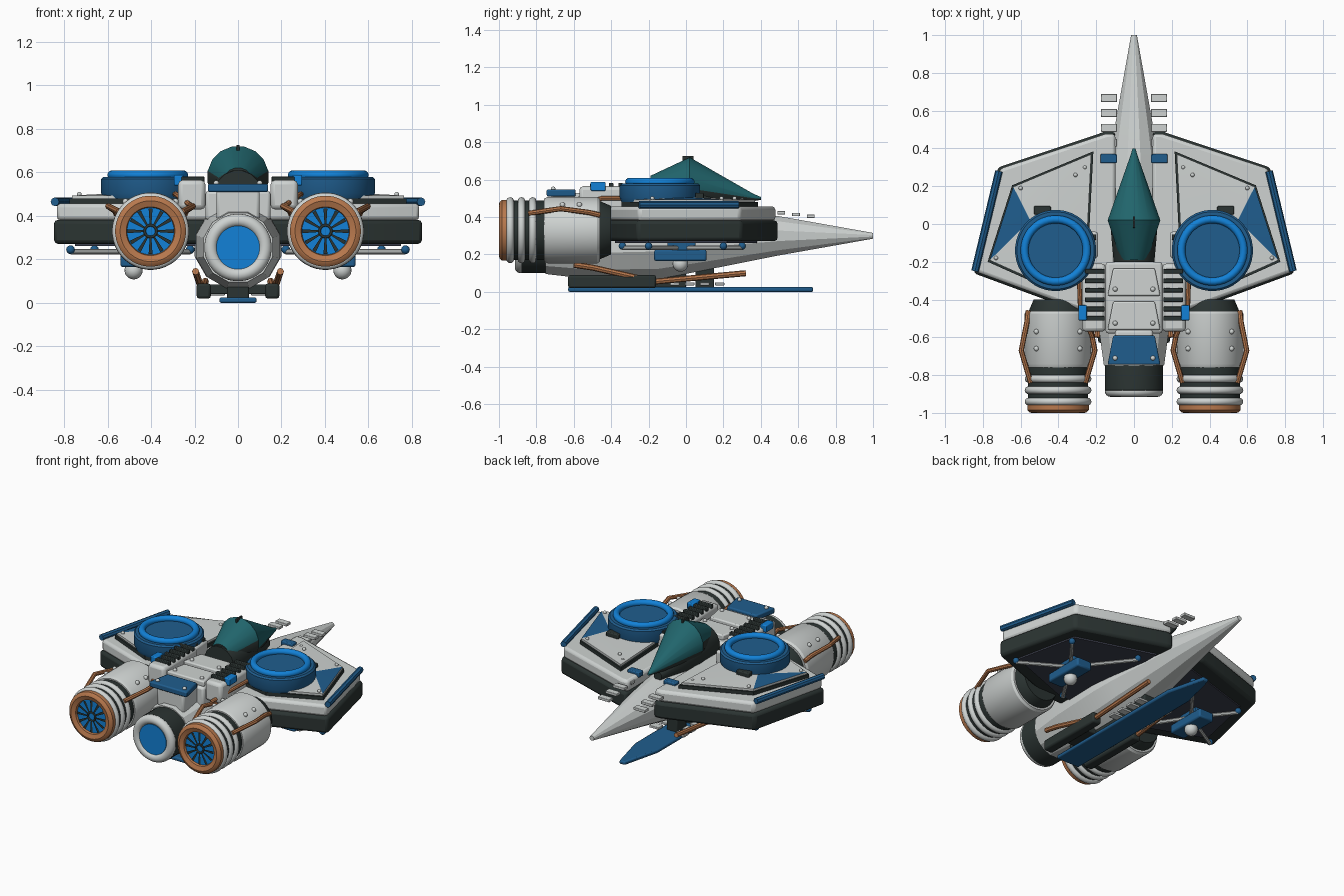
import bpy, bmesh
from math import sin, cos, pi, radians
from mathutils import Vector

if "Cube" in bpy.data.objects:
    bpy.data.objects.remove(bpy.data.objects["Cube"])


def material(name, r, g, b):
    m = bpy.data.materials.new(name)
    m.use_nodes = True
    m.diffuse_color = (r, g, b, 1)
    node = m.node_tree.nodes["Principled BSDF"]
    node.inputs["Base Color"].default_value = (r, g, b, 1)
    node.inputs["Roughness"].default_value = 0.6
    return m


WHITE = material("light grey", .62, .65, .64)
DARK = material("charcoal", .024, .034, .032)
BLUE = material("deep blue", .014, .11, .27)
BRIGHT = material("bright blue", .006, .22, .68)
COPPER = material("copper", .48, .19, .075)
TEAL = material("teal glass", .015, .13, .15)
SLATE = material("slate", .045, .05, .075)


def finish(name, bm, mats, mirror=False, bevel=0):
    """Turn a bmesh into a shaded object, optionally bevelled and mirrored in x."""
    bmesh.ops.recalc_face_normals(bm, faces=bm.faces[:])
    me = bpy.data.meshes.new(name)
    bm.to_mesh(me)
    bm.free()
    for m in mats if isinstance(mats, list) else [mats]:
        me.materials.append(m)
    me.shade_smooth()
    me.set_sharp_from_angle(angle=radians(28))
    ob = bpy.data.objects.new(name, me)
    bpy.context.collection.objects.link(ob)
    if bevel:
        b = ob.modifiers.new("bevel", "BEVEL")
        b.width, b.segments, b.limit_method = bevel, 2, "ANGLE"
    if mirror:
        ob.modifiers.new("mirror", "MIRROR").use_clip = False
    return ob


def prism(name, poly, z0, z1, mat, mirror=False, bevel=0):
    bm = bmesh.new()
    f = bm.faces.new([bm.verts.new((x, y, z0)) for x, y in poly])
    ext = bmesh.ops.extrude_face_region(bm, geom=[f])["geom"]
    bmesh.ops.translate(bm, vec=(0, 0, z1 - z0), verts=[v for v in ext if isinstance(v, bmesh.types.BMVert)])
    return finish(name, bm, mat, mirror, bevel)


def box(name, x, y, z, mat, mirror=False, bevel=.006):
    poly = [(x[0], y[0]), (x[1], y[0]), (x[1], y[1]), (x[0], y[1])]
    return prism(name, poly, z[0], z[1], mat, mirror, bevel)


def revolve(name, rings, centre, mat, axis="y", segs=32, mirror=False, loop=False, rule=None):
    """Skin circles given as (position on axis, radius, optional height shift)."""
    bm = bmesh.new()
    loops = []
    for a, r, *h in rings:
        ring = []
        for i in range(segs):
            t = 2 * pi * (i + .5) / segs
            p = (r * cos(t), a, r * sin(t) + (h[0] if h else 0)) if axis == "y" else (r * cos(t), r * sin(t), a)
            ring.append(bm.verts.new(Vector(p) + Vector(centre)))
        loops.append(ring)
    pairs = list(zip(loops, loops[1:])) + ([(loops[-1], loops[0])] if loop else [])
    for a, b in pairs:
        for i in range(segs):
            j = (i + 1) % segs
            bm.faces.new((a[i], a[j], b[j], b[i]))
    if not loop:
        bm.faces.new(loops[0])
        bm.faces.new(loops[-1])
    if rule:
        bm.normal_update()
        for f in bm.faces:
            f.material_index = rule(f)
    return finish(name, bm, mat, mirror)


def torus(name, centre, major, minor, mat, axis="y", mirror=False):
    rings = [(minor * sin(k * pi / 8), major + minor * cos(k * pi / 8)) for k in range(16)]
    return revolve(name, rings, centre, mat, axis, 40, mirror, loop=True)


def tube(name, pts, radius, mat, mirror=True):
    cu = bpy.data.curves.new(name, "CURVE")
    cu.dimensions, cu.bevel_depth, cu.bevel_resolution, cu.use_fill_caps = "3D", radius, 2, True
    sp = cu.splines.new("POLY")
    sp.points.add(len(pts) - 1)
    for p, q in zip(sp.points, pts):
        p.co = (*q, 1)
    tmp = bpy.data.objects.new(name, cu)
    bm = bmesh.new()
    bm.from_mesh(bpy.data.meshes.new_from_object(tmp))
    bpy.data.objects.remove(tmp)
    for f in bm.faces:
        f.material_index = 0
    return finish(name, bm, mat, mirror)


def balls(name, points, radius, mat):
    bm = bmesh.new()
    for p in points:
        new = bmesh.ops.create_uvsphere(bm, u_segments=16, v_segments=10, radius=radius)["verts"]
        bmesh.ops.translate(bm, vec=p, verts=new)
    return finish(name, bm, mat, True)


# Hull and central exhaust
revolve("hull", [(1, .016, .3), (.5, .108, .3), (0, .19, .28), (-.15, .208, .27), (-.5, .2, .26), (-.75, .165, .255)],
        (0, 0, 0), WHITE, segs=12)
revolve("central_exhaust", [(-.7, .15), (-.74, .155), (-.88, .155), (-.9, .11)], (0, 0, .255), DARK)
torus("central_exhaust_ring", (0, -.885, .255), .125, .03, WHITE)
revolve("central_exhaust_glow", [(-.89, .1), (-.905, .1)], (0, 0, .255), BRIGHT)

# Wings: dark lower slab, light upper slab, gasket and fan-shaped top panel
wing = [(.1, .49), (.15, .49), (.72, .3), (.85, -.26), (.28, -.47), (.1, -.47)]
prism("wing_lower", wing, .272, .382, DARK, True, .018)
prism("wing_upper", [(x * .985, y * .975) for x, y in wing], .38, .457, WHITE, True, .018)
prism("wing_underside", [(.14, .38), (.66, .22), (.75, -.2), (.27, -.38), (.14, -.38)], .262, .28, SLATE, True)
panel = [(.215, .385), (.645, .205), (.775, -.2), (.45, -.345), (.25, -.3)]
prism("wing_gasket", panel, .45, .48, DARK, True)
bm = bmesh.new()
rim = [bm.verts.new((.5 + (x - .5) * .96, y * .96, .494)) for x, y in panel]
base = [bm.verts.new((v.co.x, v.co.y, .478)) for v in rim]
apex = bm.verts.new((.55, .02, .505))
for i in range(len(rim)):
    j = (i + 1) % len(rim)
    bm.faces.new((rim[i], rim[j], apex)).material_index = int(i == 1)
    bm.faces.new((base[i], base[j], rim[j], rim[i]))
bm.faces.new(base)
finish("wing_top_panel", bm, [WHITE, BLUE], True)
tube("wing_edge_strip", [(.715, .28, .465), (.842, -.25, .465)], .02, BLUE)
balls("wing_bolts", [(.31, .26, .5), (.6, .19, .5), (.73, -.18, .5), (.26, .3, .49)], .011, WHITE)
box("wing_vent", (.44, .53), (.05, .095), (.48, .53), DARK, True)

# Round lift pods on the wings
revolve("lift_pod", [(.48, .205), (.505, .215), (.57, .215), (.58, .205)], (.415, -.14, 0), BLUE, "z", 40, True)
torus("lift_pod_ring", (.415, -.14, .588), .165, .021, BRIGHT, "z", True)
box("lift_pod_bracket", (.19, .245), (-.18, -.04), (.45, .545), WHITE, True, .015)
for y in (-.15, -.07):
    box("bracket_clip", (.2, .26), (y - .015, y + .015), (.54, .56), DARK, True, .003)

# Canopy: teal glass above, dark tub below
revolve("canopy", [(.4, .008, .5), (.36, .02, .505), (.02, .142, .58), (-.19, .072, .55)], (0, 0, 0), [TEAL, DARK],
        segs=16, rule=lambda f: int(f.calc_center_median().z < .575 - .2 * max(0, f.calc_center_median().y) and f.normal.z < .1))
revolve("cockpit_tub", [(.3, .03, .45), (.02, .13, .51), (-.2, .11, .5)], (0, 0, 0), DARK, segs=16)
box("canopy_pin", (-.006, .006), (-.02, .04), (.7, .727), DARK, bevel=.002)

# Spine with stacked cover plates
box("spine", (-.15, .15), (-.58, -.2), (.38, .515), WHITE, bevel=.015)
box("spine_tail", (-.1, .1), (-.72, -.56), (.38, .53), WHITE, bevel=.015)
for name, y0, y1, mat in (("front_cover", -.38, -.235, WHITE), ("rear_cover", -.56, -.41, WHITE),
                          ("tail_cover", -.745, -.59, BLUE)):
    prism(name, [(-.14, y0), (.14, y0), (.11, y1), (-.11, y1)], .51, .548, mat, False, .008)
    balls(name + "_bolts", [(.1, y0 + .035, .55)], .013, WHITE)

# Side rails carrying dark ribs
box("side_rail", (.15, .275), (-.57, -.21), (.43, .565), WHITE, True, .02)
for i in range(6):
    y = -.25 - i * .05
    box("rail_rib", (.155, .26), (y - .012, y + .012), (.555, .582), DARK, True, .004)
box("rail_block", (.25, .295), (-.51, -.43), (.54, .588), BRIGHT, True)
tube("rail_pipe", [(.29, -.3, .5), (.285, -.45, .5), (.22, -.6, .45)], .012, COPPER)

# Tiles along the nose
for i in range(4):
    y = .43 + i * .079
    z = .435 - i * .009
    box("nose_tile", (.09, .175), (y - .021, y + .021), (z - .012, z + .006), WHITE, True, .003)
box("nose_block", (.09, .178), (.322, .37), (.44, .475), BLUE, True)

# Main engines
ENG = (.402, 0, .33)
revolve("engine_core", [(-.4, .13), (-.47, .16), (-.96, .16), (-.97, .12)], ENG, DARK, mirror=True)
revolve("engine_shell", [(-.46, .168), (-.475, .178), (-.74, .178), (-.76, .168)], ENG, WHITE, segs=40, mirror=True)
for y in (-.82, -.88, -.94):
    torus("engine_ring", (ENG[0], y, ENG[2]), .157, .02, WHITE, mirror=True)
revolve("nozzle_band", [(-.955, .12), (-.955, .163), (-.985, .163), (-.997, .15), (-1, .14), (-.99, .112), (-.96, .105)],
        ENG, COPPER, segs=40, mirror=True, loop=True)
revolve("nozzle_glow", [(-.96, .112), (-.975, .112)], ENG, BRIGHT, mirror=True)
bm = bmesh.new()
for k in range(12):
    d = Vector((cos(k * pi / 6), 0, sin(k * pi / 6)))
    side = Vector((-d.z, 0, d.x))
    quad = [Vector(ENG) + d * r + side * w + Vector((0, -.983, 0)) for r, w in
            ((.03, -.004), (.105, -.009), (.105, .009), (.03, .004))]
    bm.faces.new([bm.verts.new(q) for q in quad])
finish("nozzle_blades", bm, DARK, True)
torus("nozzle_hub_ring", (ENG[0], -.98, ENG[2]), .027, .006, DARK, mirror=True)
for s in (-1, 1):
    tube("engine_pipe", [(ENG[0] + s * dx, y, z) for dx, y, z in
                         ((.158, -.46, .41), (.165, -.52, .425), (.195, -.67, .445), (.145, -.84, .42))], .014, COPPER)
    balls("engine_bolts", [(ENG[0] + s * .115, y, .466) for y in (-.57, -.66)], .014, WHITE)

# Sensor units and struts under the wings
box("sensor_box", (.43, .54), (-.17, .11), (.165, .225), BLUE, True, .01)
box("sensor_mount", (.45, .52), (-.1, .05), (.22, .27), BLUE, True)
balls("sensor_ball", [(.48, -.03, .15)], .042, WHITE)
for x, y in ((.66, .2), (.77, -.2), (.22, .3), (.28, -.34)):
    tube("underwing_strut", [(.48, -.03, .235), (x, y, .235)], .012, WHITE)
    balls("strut_foot", [(x, y, .245)], .02, BLUE)

# Landing skid, pads and pipes below the hull
prism("skid", [(-.085, -.63), (.085, -.63), (.085, .42), (.02, .68), (-.02, .68), (-.085, .42)], 0, .025, BLUE, False, .008)
box("skid_pad", (.125, .19), (-.63, -.16), (.02, .09), DARK, True, .012)
box("skid_keel", (-.05, .05), (-.55, .0), (.02, .1), DARK)
box("skid_strut", (-.04, .04), (.05, .15), (.02, .16), DARK)
box("pad_arm", (.04, .14), (-.5, -.3), (.04, .085), DARK, True)
for y in (-.06, .02, .1, .18):
    box("skid_tile", (.06, .13), (y - .025, y + .025), (.035, .05), WHITE, True, .003)
tube("skid_pipe", [(.195, -.6, .145), (.19, -.5, .13), (.165, -.17, .055), (.15, .32, .1)], .016, COPPER)
